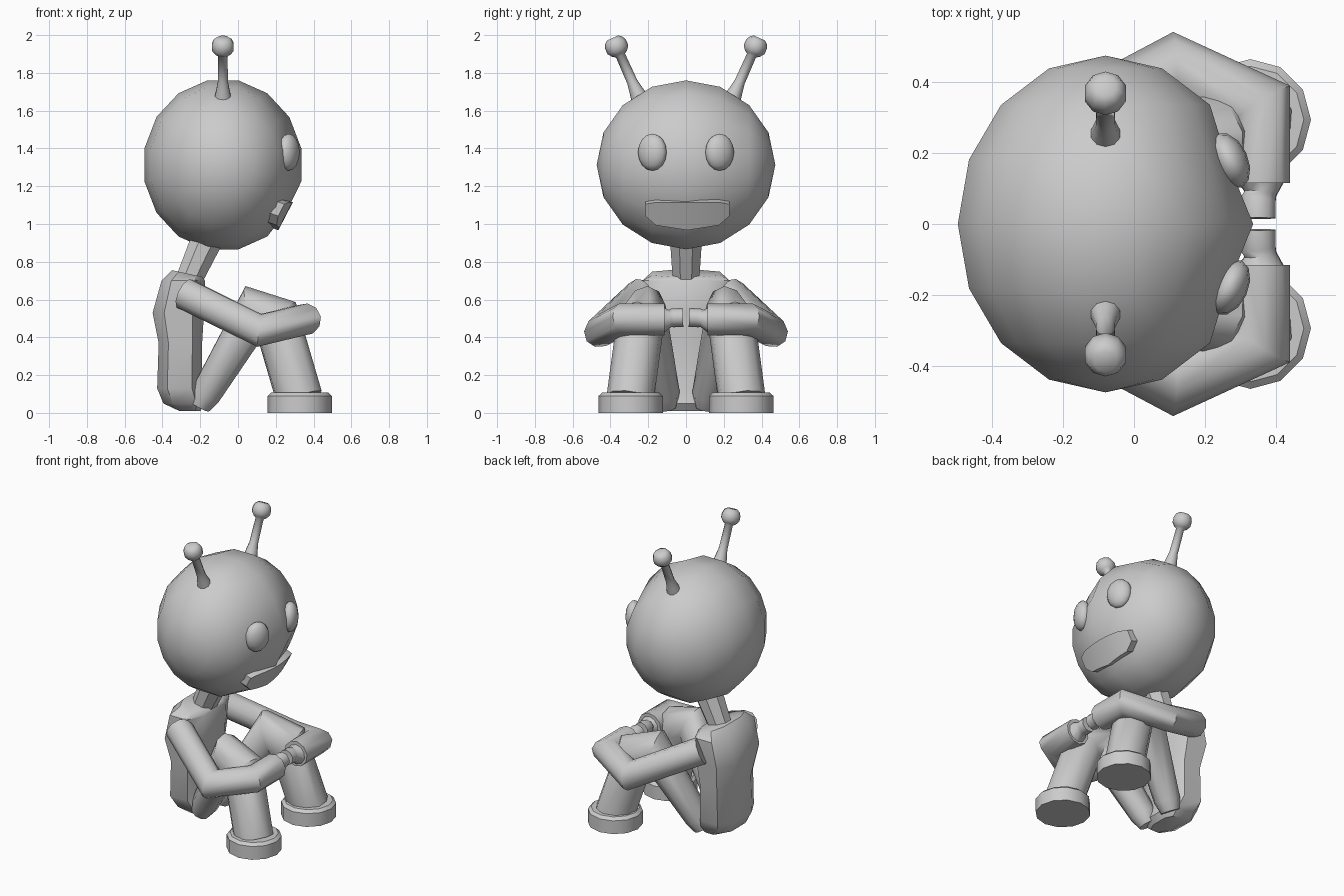
import bpy, bmesh
from math import sin, cos, pi, radians
from mathutils import Vector, Matrix

if "Cube" in bpy.data.objects:
    bpy.data.objects.remove(bpy.data.objects["Cube"])


def finish(bm, name, mirror=False, angle=50):
    bmesh.ops.recalc_face_normals(bm, faces=bm.faces)
    me = bpy.data.meshes.new(name)
    bm.to_mesh(me)
    bm.free()
    ob = bpy.data.objects.new(name, me)
    bpy.context.collection.objects.link(ob)
    if mirror:
        mod = ob.modifiers.new("Mirror", 'MIRROR')
        mod.use_axis = (False, True, False)
        mod.use_mirror_merge = False
    bpy.ops.object.select_all(action='DESELECT')
    ob.select_set(True)
    bpy.context.view_layer.objects.active = ob
    bpy.ops.object.shade_smooth_by_angle(angle=radians(angle))
    return ob


def loft(rings, name, **kw):
    """Skin closed rings of points and cap both ends."""
    bm = bmesh.new()
    vs = [[bm.verts.new(p) for p in r] for r in rings]
    n = len(vs[0])
    for a, b in zip(vs, vs[1:]):
        for i in range(n):
            bm.faces.new((a[i], a[(i + 1) % n], b[(i + 1) % n], b[i]))
    bm.faces.new(vs[0])
    bm.faces.new(vs[-1])
    return finish(bm, name, **kw)


def tube(path, radii, name, sides=10, phase=0.5, **kw):
    """Sweep a circle along a path with mitred corners."""
    pts = [Vector(p) for p in path]
    dirs = [(b - a).normalized() for a, b in zip(pts, pts[1:])]
    q = Vector((0, 0, 1)).rotation_difference(dirs[0])
    offs = [q @ Vector((cos(t), sin(t), 0)) for t in
            [2 * pi * (i + phase) / sides for i in range(sides)]]
    rings = []
    for i, p in enumerate(pts):
        if i:
            d = dirs[i - 1]
            nrm = d + dirs[i] if i < len(dirs) else d
            offs = [o - d * (o.dot(nrm) / d.dot(nrm)) for o in offs]
        rings.append([p + o * radii[i] for o in offs])
    return loft(rings, name, **kw)


def ellipsoid(name, loc, size, segs, rings, rot, **kw):
    bm = bmesh.new()
    bmesh.ops.create_uvsphere(bm, u_segments=segs, v_segments=rings, radius=1)
    bm.transform(Matrix.Translation(loc) @ rot @ Matrix.Diagonal((*size, 1)))
    return finish(bm, name, **kw)


# Head: sphere with its poles at the ears, pinched at the eyes and chin
bm = bmesh.new()
bmesh.ops.create_uvsphere(bm, u_segments=16, v_segments=8, radius=1)
bm.transform(Matrix.Rotation(pi / 2, 4, 'X') @ Matrix.Rotation(pi / 16, 4, 'Z'))
for v in bm.verts:
    if v.co.x > 0.4 and 0.3 < abs(v.co.y) < 0.5:
        v.co.x *= 0.89
    if v.co.x > 0.6 and abs(v.co.y) < 0.1 and v.co.z < -0.4:
        v.co.x *= 0.95
bm.transform(Matrix.Translation((-0.08, 0, 1.313)) @ Matrix.Diagonal((0.423, 0.473, 0.456, 1)))
finish(bm, "head")

# Eyes
ellipsoid("eyes", (0.268, 0.178, 1.38), (0.052, 0.083, 0.098), 12, 8,
          Matrix.Rotation(radians(25), 4, 'Z'), mirror=True)

# Mouth plate, leaning back with the chin and curving round the face
bm = bmesh.new()
grid = []
for i in range(9):
    y = -0.215 + 0.445 * i / 8
    e = abs(i - 4) / 4
    low = 0.967 + 0.035 * e + 0.04 * (e == 1)
    top = 1.115 - 0.01 * (e == 1)
    fr = [Vector((0.289 - (1.112 - z) * 0.52 - 0.04 * e * e, y, z)) for z in (low, top)]
    bk = [p + Vector((-0.055, 0, 0.02)) for p in fr]
    grid.append([fr[0], fr[1], bk[1], bk[0]])
bm.free()
loft(grid, "mouth", angle=30)

# Antennae with flared bases and ball tips
a, b = Vector((-0.08, 0.25, 1.675)), Vector((-0.08, 0.388, 1.985))
prof = [(0, .044), (.12, .036), (.25, .028), (.70, .026), (.73, .042), (.80, .06),
        (.89, .06), (.96, .05), (1, .032)]
tube([a.lerp(b, t) for t, r in prof], [r for t, r in prof], "antennae", angle=60, mirror=True)

# Neck
tube([(-0.28, 0, 0.66), (-0.15, 0, 0.95)], [0.072, 0.093], "neck", sides=8, angle=20)

# Torso: (z, back x, front x, half width)
sections = [(0.01, -0.31, -0.20, 0.11), (0.05, -0.395, -0.17, 0.155), (0.13, -0.428, -0.19, 0.195),
            (0.37, -0.42, -0.19, 0.195), (0.53, -0.452, -0.18, 0.23), (0.70, -0.405, -0.175, 0.23),
            (0.738, -0.35, -0.19, 0.18)]
shape = [(1, -.5), (1, .5), (.55, 1), (-.55, 1), (-1, .5), (-1, -.5), (-.55, -1), (.55, -1)]
loft([[((x0 + x1) / 2 + u * (x1 - x0) / 2, v * w, z - 0.11 * u * (x1 - x0) * (z > 0.72))
       for u, v in shape] for z, x0, x1, w in sections], "torso", angle=40)

# Arms wrapped around the knees, ending in a narrow wrist and hand
tube([(-0.28, 0.235, 0.63), (0.112, 0.445, 0.437), (0.355, 0.333, 0.495), (0.355, 0.115, 0.495)],
     [0.087, 0.085, 0.085, 0.085], "arms", mirror=True)
tube([(0.355, 0.13, 0.495), (0.355, 0.085, 0.5), (0.35, 0.07, 0.503), (0.35, 0.016, 0.505)],
     [0.075, 0.046, 0.05, 0.05], "hands", mirror=True)

# Legs: thigh up to the knee, across the kneecap and down the shin
tube([(-0.205, 0.105, 0.035), (-0.17, 0.115, 0.10), (0.085, 0.215, 0.535),
      (0.205, 0.24, 0.49), (0.325, 0.295, 0.08)],
     [0.06, 0.083, 0.112, 0.126, 0.126], "legs", mirror=True)

# Feet: round boots with a bevelled rim
c = (0.327, 0.293)
tube([(*c, 0), (*c, 0.09), (*c, 0.108)], [0.17, 0.17, 0.15], "feet",
     sides=12, phase=0, angle=35, mirror=True)
